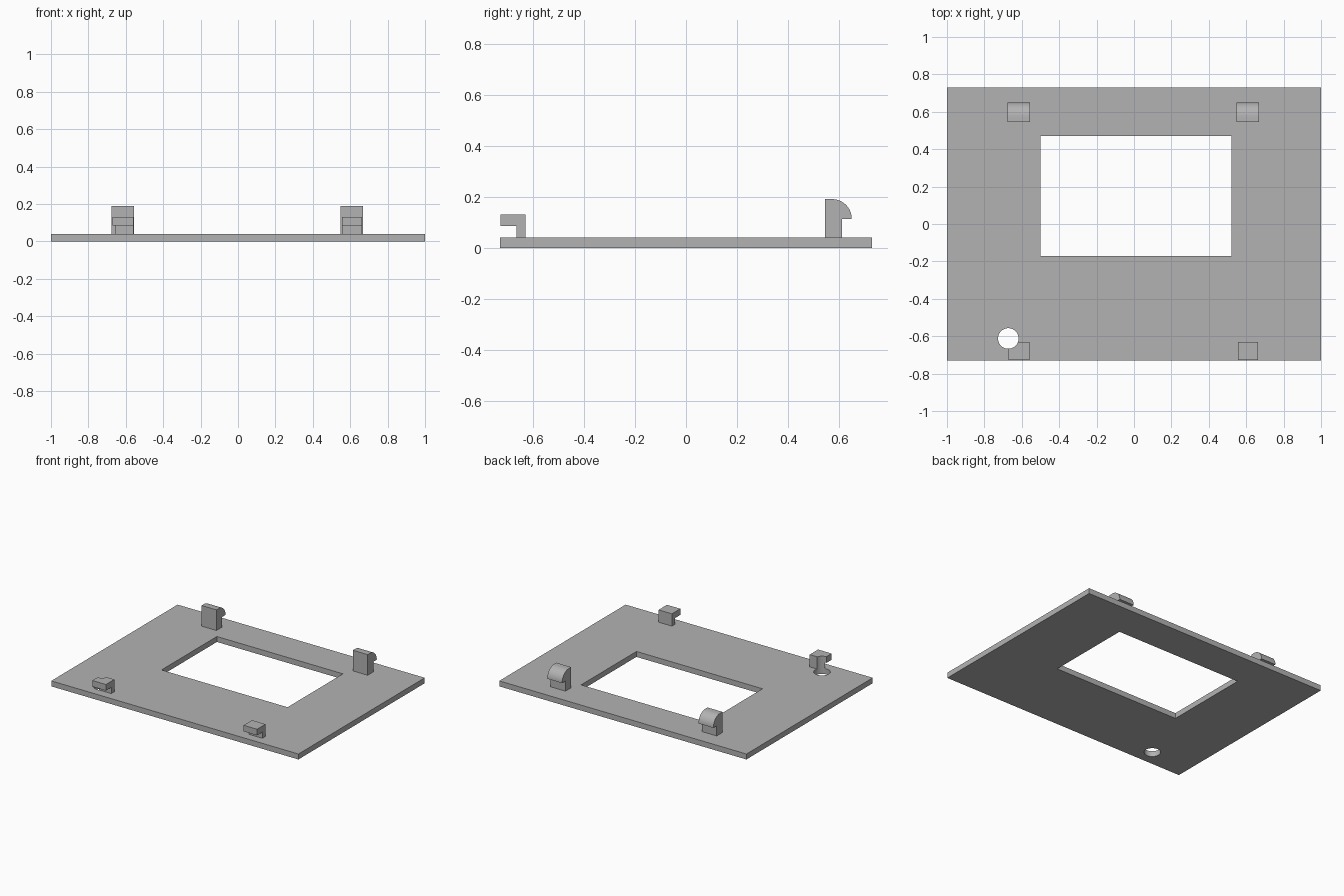
import bpy
import bmesh
from math import sin, cos, pi, radians
from mathutils import Matrix

if "Cube" in bpy.data.objects:
    bpy.data.objects.remove(bpy.data.objects["Cube"])

grey = bpy.data.materials.new("plain grey")
grey.use_nodes = True
grey.diffuse_color = (0.45, 0.45, 0.45, 1)
grey.node_tree.nodes["Principled BSDF"].inputs["Base Color"].default_value = grey.diffuse_color

PLATE_TOP = 0.04


def finish(name, bm):
    bmesh.ops.recalc_face_normals(bm, faces=bm.faces[:])
    mesh = bpy.data.meshes.new(name)
    bm.to_mesh(mesh)
    bm.free()
    mesh.materials.append(grey)
    obj = bpy.data.objects.new(name, mesh)
    bpy.context.collection.objects.link(obj)
    return obj


def box(name, x0, x1, y0, y1, z0, z1):
    bm = bmesh.new()
    centre = Matrix.Translation(((x0 + x1) / 2, (y0 + y1) / 2, (z0 + z1) / 2))
    bmesh.ops.create_cube(bm, size=1, matrix=centre @ Matrix.Diagonal((x1 - x0, y1 - y0, z1 - z0, 1)))
    return finish(name, bm)


def extrude_profile(name, profile, x0, x1):
    """Extrude a side profile of (y, z) points along x."""
    bm = bmesh.new()
    face = bm.faces.new([bm.verts.new((x0, y, z)) for y, z in profile])
    grown = bmesh.ops.extrude_face_region(bm, geom=[face])["geom"]
    verts = [v for v in grown if isinstance(v, bmesh.types.BMVert)]
    bmesh.ops.translate(bm, verts=verts, vec=(x1 - x0, 0, 0))
    return finish(name, bm)


def activate(obj):
    bpy.ops.object.select_all(action="DESELECT")
    obj.select_set(True)
    bpy.context.view_layer.objects.active = obj


def cut(obj, cutter):
    mod = obj.modifiers.new("cut", "BOOLEAN")
    mod.operation = "DIFFERENCE"
    mod.solver = "EXACT"
    mod.object = cutter
    activate(obj)
    bpy.ops.object.modifier_apply(modifier=mod.name)


# Base plate and its openings
plate = box("base_plate", -1, 1, -0.73, 0.73, 0, PLATE_TOP)
window_cutter = box("window_cutter", -0.5, 0.52, -0.17, 0.47, -0.1, 0.2)
bm = bmesh.new()
bmesh.ops.create_cone(bm, cap_ends=True, segments=48, radius1=0.055, radius2=0.055,
                      depth=0.6, matrix=Matrix.Translation((-0.672, -0.612, 0)))
hole_cutter = finish("hole_cutter", bm)

# Square front hooks, overhanging towards the front edge
front_profile = [(-0.63, PLATE_TOP), (-0.63, 0.13), (-0.727, 0.13),
                 (-0.727, 0.085), (-0.665, 0.085), (-0.665, PLATE_TOP)]
right_front = extrude_profile("front_hook_right", front_profile, -0.67, -0.56)
left_front = extrude_profile("front_hook_left", front_profile, 0.555, 0.663)

# Taller back clips with a rounded lip
arc = [(0.573 + 0.077 * sin(a), 0.114 + 0.077 * cos(a))
       for a in (pi / 2 * i / 16 for i in range(17))]
back_profile = [(0.545, PLATE_TOP), (0.545, 0.191), *arc, (0.611, 0.114), (0.611, PLATE_TOP)]
clips = [extrude_profile("back_clip_right", back_profile, -0.676, -0.556),
         extrude_profile("back_clip_left", back_profile, 0.548, 0.668)]

# The round hole also bites into the hook beside it
cut(plate, window_cutter)
cut(plate, hole_cutter)
cut(right_front, hole_cutter)
for cutter in (window_cutter, hole_cutter):
    bpy.data.objects.remove(cutter)

for obj in [plate, right_front, *clips]:
    activate(obj)
    bpy.ops.object.shade_smooth_by_angle(angle=radians(30))
